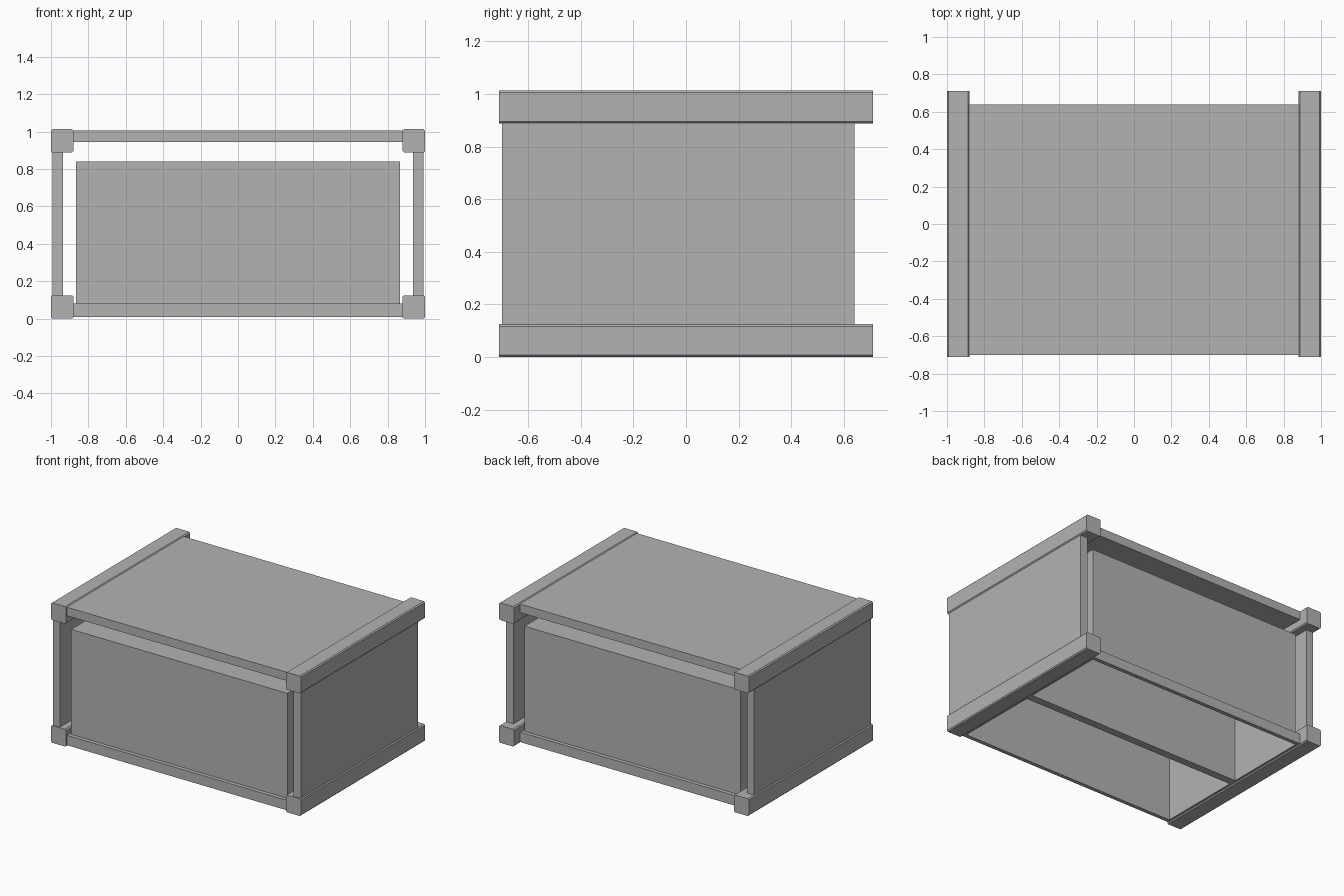
import bpy
import bmesh
from mathutils import Vector

if "Cube" in bpy.data.objects:
    bpy.data.objects.remove(bpy.data.objects["Cube"], do_unlink=True)

grey = bpy.data.materials.new("plain grey")
grey.use_nodes = True
grey.diffuse_color = (0.45, 0.45, 0.45, 1)
grey.node_tree.nodes["Principled BSDF"].inputs["Base Color"].default_value = grey.diffuse_color


def block(name, x, y, z, chamfer=0, open_bottom=False):
    """Box spanning the given ranges; chamfer cuts only the edges along y."""
    bm = bmesh.new()
    bmesh.ops.create_cube(bm, size=1)
    low, high = (Vector(c) for c in zip(x, y, z))
    for v in bm.verts:
        v.co = (low + high) / 2 + v.co * (high - low)
    if open_bottom:
        bottom = [f for f in bm.faces if f.normal.z < -0.5]
        bmesh.ops.delete(bm, geom=bottom, context='FACES_ONLY')
    if chamfer:
        along_y = [e for e in bm.edges
                   if abs(e.verts[0].co.y - e.verts[1].co.y) > 0.5]
        bmesh.ops.bevel(bm, geom=along_y, offset=chamfer, segments=1,
                        affect='EDGES')
    mesh = bpy.data.meshes.new(name)
    bm.to_mesh(mesh)
    bm.free()
    mesh.materials.append(grey)
    obj = bpy.data.objects.new(name, mesh)
    bpy.context.collection.objects.link(obj)
    return obj


def span(side, inner, outer):
    return sorted((side * inner, side * outer))


FRONT, MIDDLE, BACK = -0.70, -0.03, 0.64
RIM = 0.028
BOX_X = 0.865
FLOOR = (0.008, 0.08)

# Corner beams and side panels
for side, label in ((1, "left"), (-1, "right")):
    for level, z in (("lower", (0, 0.125)), ("upper", (0.888, 1.013))):
        block(f"{level}_{label}_beam", span(side, 0.88, 1), (-0.71, 0.71), z,
              chamfer=0.008)
    block(f"{label}_panel", span(side, 0.935, 0.993), (FRONT, BACK), (0.1, 0.91))
    block(f"{label}_floor_rail", span(side, BOX_X, 0.9), (FRONT + RIM, BACK - RIM), FLOOR)

# Top panel
block("top_panel", (-0.9, 0.9), (FRONT, BACK), (0.945, 1.007))

# Floor cross rails around the two openings
for name, y in (("front", (FRONT, FRONT + RIM)),
                ("middle", (MIDDLE - RIM, MIDDLE + RIM)),
                ("back", (BACK - RIM, BACK))):
    block(f"{name}_floor_rail", (-0.9, 0.9), y, FLOOR)

# Hollow inner boxes, open underneath
for name, a, b in (("front", FRONT, MIDDLE), ("back", MIDDLE, BACK)):
    block(f"{name}_inner_box", (-BOX_X, BOX_X), (a + RIM, b - RIM),
          (FLOOR[1], 0.84), open_bottom=True)
